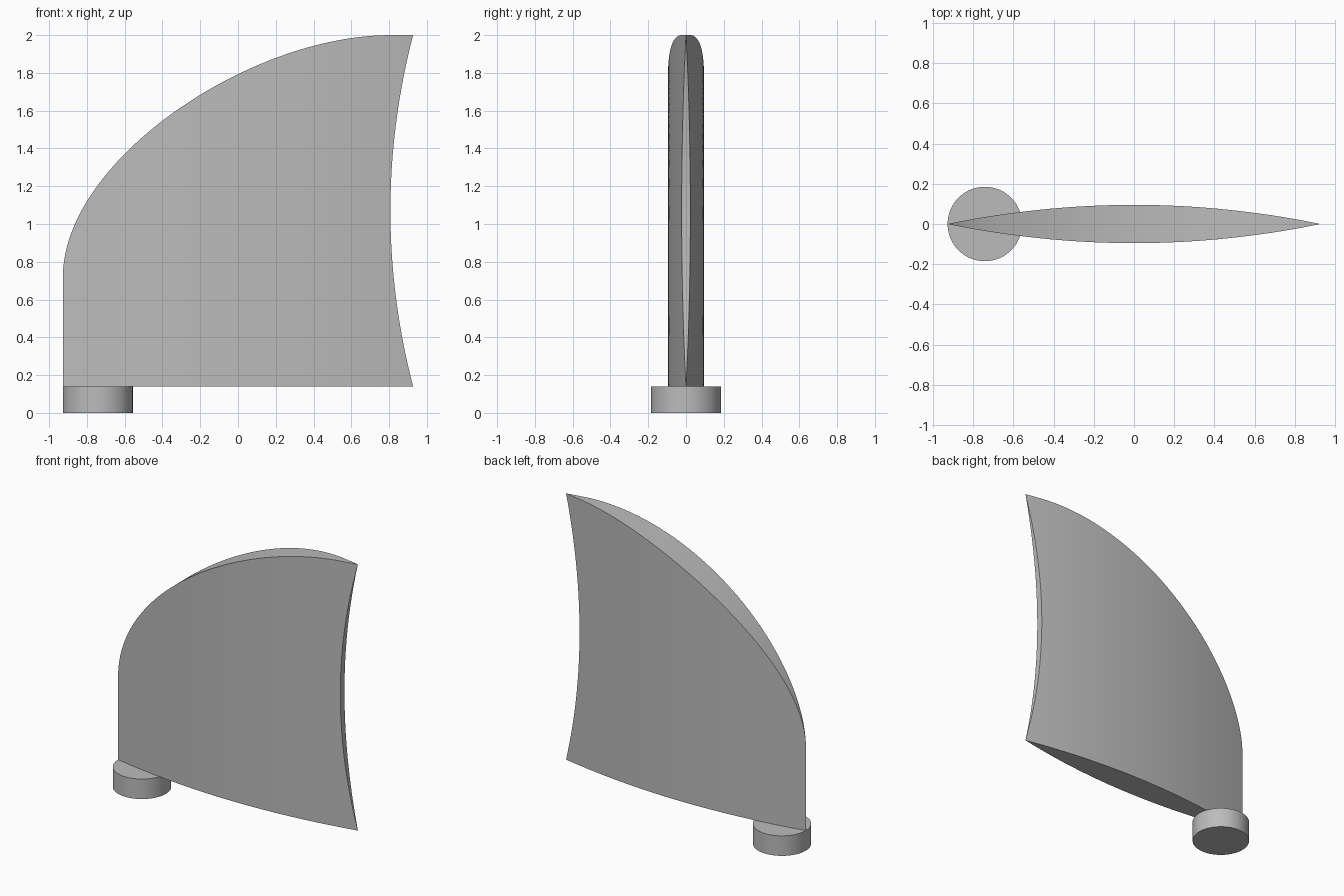
import bpy, bmesh

cube = bpy.data.objects.get("Cube")
if cube:
    bpy.data.objects.remove(cube, do_unlink=True)

grey = bpy.data.materials.new("plain_grey")
grey.use_nodes = True
colour = (0.5, 0.5, 0.5, 1)
grey.diffuse_color = colour
grey.node_tree.nodes["Principled BSDF"].inputs["Base Color"].default_value = colour

HALF, THICK = 0.927, 0.095      # half length and half thickness of the blade
BASE, TOP = 0.14, 2.0           # height of the blade's lower and upper edges
MID = (BASE + TOP) / 2
COLUMNS = 40


def finish(obj):
    obj.data.materials.append(grey)
    bpy.ops.object.select_all(action="DESELECT")
    obj.select_set(True)
    bpy.context.view_layer.objects.active = obj
    bpy.ops.object.shade_smooth_by_angle(angle=0.6)


def bezier(a, b, c, d, t):
    s = 1 - t
    return a * s**3 + 3 * b * s * s * t + 3 * c * s * t * t + d * t**3


def half_thickness(x):
    return THICK * max(0, 1 - (x / HALF) ** 2)


def right_edge(z):
    return HALF - 0.12 * (1 - ((z - MID) / (TOP - MID)) ** 2)


# Left outline: straight upright, then a sweep up to the short flat top
outline = [(-HALF, BASE + 0.58 * i / 10) for i in range(10)]
for i in range(49):
    t = i / 48
    outline.append((bezier(-HALF, -HALF, 0.05, 0.81, t),
                    bezier(0.72, 1.33, TOP, TOP, t)))

# Blade: two bowed sheets joined by a rim
bm = bmesh.new()
sheets = []
for side in (-1, 1):
    sheet = []
    for left, z in outline:
        right = right_edge(z)
        xs = [left + (right - left) * j / COLUMNS for j in range(COLUMNS + 1)]
        sheet.append([bm.verts.new((x, side * half_thickness(x), z)) for x in xs])
    sheets.append(sheet)
    for low, high in zip(sheet, sheet[1:]):
        for j in range(COLUMNS):
            bm.faces.new((low[j], low[j + 1], high[j + 1], high[j]))

front, back = sheets
rims = [(front[0], back[0]), (front[-1], back[-1])]
rims += [([r[k] for r in front], [r[k] for r in back]) for k in (0, -1)]
for a, b in rims:
    for i in range(len(a) - 1):
        bm.faces.new((a[i], a[i + 1], b[i + 1], b[i]))
bmesh.ops.remove_doubles(bm, verts=bm.verts, dist=0.00001)
bmesh.ops.recalc_face_normals(bm, faces=bm.faces)
mesh = bpy.data.meshes.new("blade")
bm.to_mesh(mesh)
bm.free()
blade = bpy.data.objects.new("blade", mesh)
bpy.context.collection.objects.link(blade)
finish(blade)

# Round foot under the upright edge
bpy.ops.mesh.primitive_cylinder_add(vertices=64, radius=0.185, depth=BASE,
                                    location=(-0.742, 0, BASE / 2))
foot = bpy.context.object
foot.name = "round_foot"
finish(foot)
